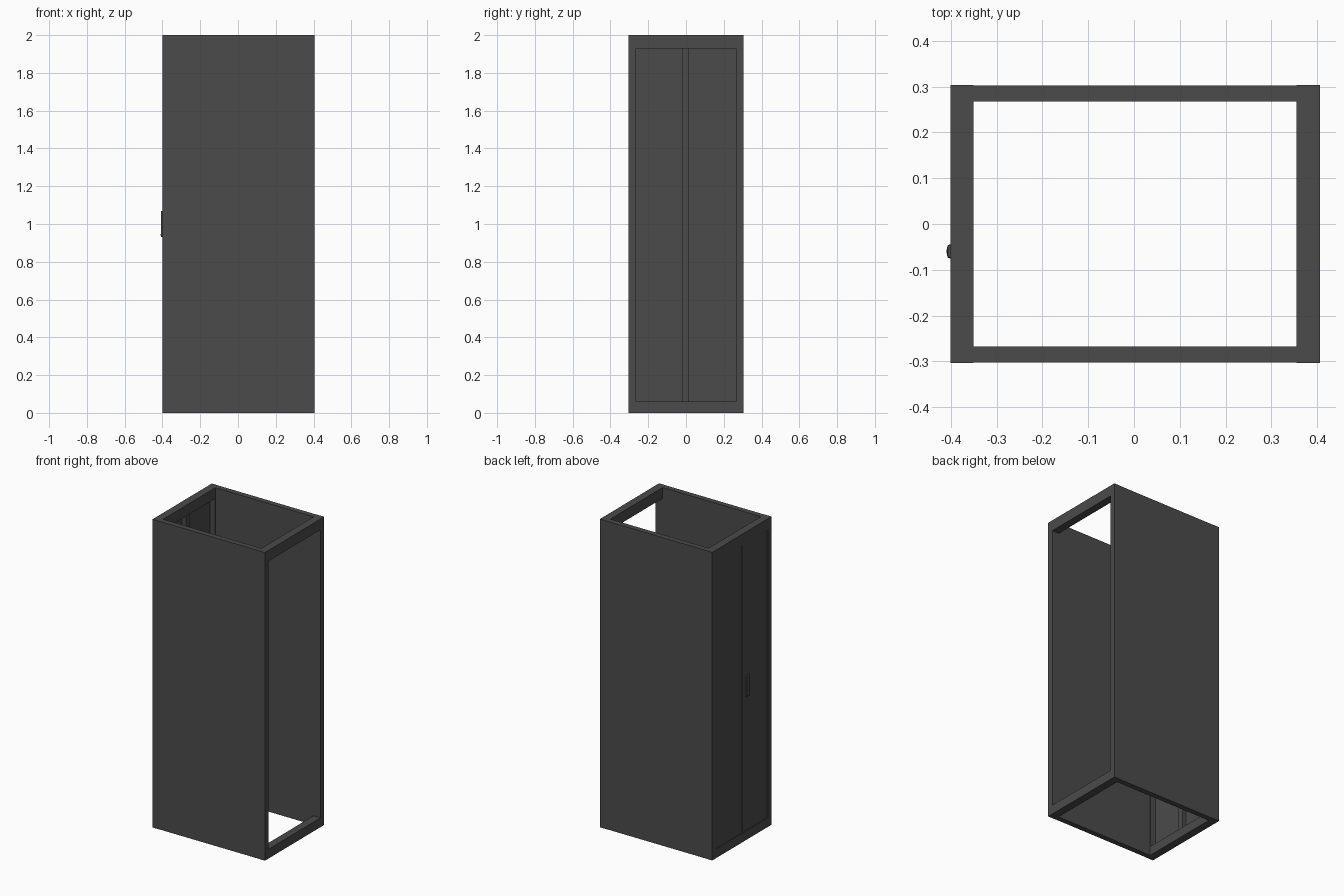
import bpy, bmesh

if "Cube" in bpy.data.objects:
    bpy.data.objects.remove(bpy.data.objects["Cube"])

def material(name, v):
    m = bpy.data.materials.new(name)
    m.diffuse_color = (v, v, v, 1)
    m.use_nodes = True
    m.node_tree.nodes["Principled BSDF"].inputs["Base Color"].default_value = m.diffuse_color
    return m

GREY = material("dark_grey_metal", 0.07)

def make(name, boxes, bevel=0.0, segments=2):
    """Object made of boxes given as (x0, x1, y0, y1, z0, z1)."""
    bm = bmesh.new()
    for x0, x1, y0, y1, z0, z1 in boxes:
        vs = bmesh.ops.create_cube(bm, size=1)["verts"]
        for v in vs:
            v.co = (x1 if v.co.x > 0 else x0,
                    y1 if v.co.y > 0 else y0,
                    z1 if v.co.z > 0 else z0)
    me = bpy.data.meshes.new(name)
    bm.to_mesh(me)
    bm.free()
    me.materials.append(GREY)
    ob = bpy.data.objects.new(name, me)
    bpy.context.collection.objects.link(ob)
    if bevel:
        b = ob.modifiers.new("bevel", "BEVEL")
        b.width, b.segments = bevel, segments
    return ob

def frame(name, x0, x1):
    """Rectangular ring frame with a tall opening, one clean mesh."""
    outer = [(-0.304, 0), (0.304, 0), (0.304, 2), (-0.304, 2)]
    inner = [(-0.266, 0.06), (0.266, 0.06), (0.266, 1.93), (-0.266, 1.93)]
    bm = bmesh.new()
    rings = [[bm.verts.new((x, y, z)) for y, z in loop]
             for x, loop in ((x0, outer), (x1, outer), (x1, inner), (x0, inner))]
    for a, b in zip(rings, rings[1:] + rings[:1]):
        for i in range(4):
            j = (i + 1) % 4
            bm.faces.new((a[i], a[j], b[j], b[i]))
    bmesh.ops.recalc_face_normals(bm, faces=bm.faces)
    me = bpy.data.meshes.new(name)
    bm.to_mesh(me)
    bm.free()
    me.materials.append(GREY)
    bpy.context.collection.objects.link(bpy.data.objects.new(name, me))

# end frames
frame("door_frame", -0.401, -0.35)
frame("open_frame", 0.355, 0.406)

# side panels between the frames
for side, s in (("front", -1), ("back", 1)):
    y0, y1 = sorted((s * 0.268, s * 0.303))
    make(side + "_side_panel", [(-0.35, 0.355, y0, y1, 0, 2)])

# two door leaves, with a narrow seam and a stiffener behind it
make("door_leaf_near", [(-0.397, -0.388, -0.266, -0.005, 0.06, 1.93)])
make("door_leaf_far", [(-0.397, -0.388, -0.001, 0.266, 0.06, 1.93)])
make("centre_stiffener", [(-0.388, -0.36, -0.02, 0.015, 0.06, 1.93)])

# latch handle with a small lock button
make("handle", [(-0.408, -0.396, -0.075, -0.045, 0.93, 1.07)], 0.005)
make("handle_lock", [(-0.409, -0.400, -0.066, -0.054, 0.937, 0.949)], 0.002)
